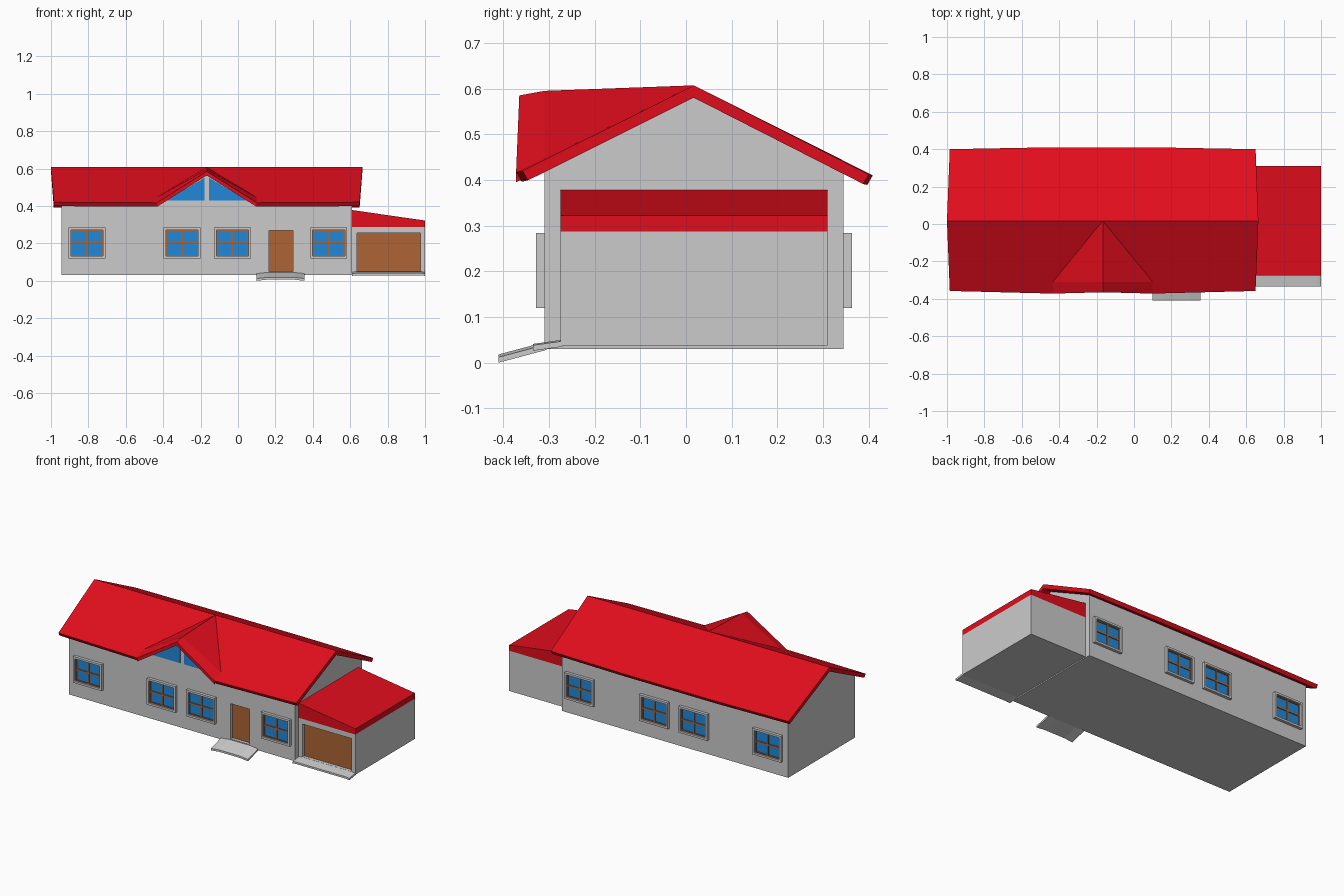
import bpy, bmesh
from mathutils import Vector

if "Cube" in bpy.data.objects:
    bpy.data.objects.remove(bpy.data.objects["Cube"])


def material(name, rgb):
    m = bpy.data.materials.new(name)
    m.diffuse_color = (*rgb, 1)
    m.use_nodes = True
    m.node_tree.nodes["Principled BSDF"].inputs["Base Color"].default_value = m.diffuse_color
    return m


RED = material("roof_red", (0.75, 0.004, 0.012))
BROWN = material("wood_brown", (0.42, 0.13, 0.035))
BLUE = material("glass_blue", (0.015, 0.25, 0.70))


def finish(name, bm, mat=None):
    bmesh.ops.recalc_face_normals(bm, faces=bm.faces)
    me = bpy.data.meshes.new(name)
    bm.to_mesh(me)
    bm.free()
    ob = bpy.data.objects.new(name, me)
    bpy.context.collection.objects.link(ob)
    if mat:
        me.materials.append(mat)
    return ob


def slab(name, faces, offset, mat=None):
    """Thicken one or more joined polygons along an offset vector."""
    bm = bmesh.new()
    for pts in faces:
        bm.faces.new([bm.verts.new(p) for p in pts])
    bmesh.ops.remove_doubles(bm, verts=bm.verts, dist=1e-5)
    geo = bmesh.ops.extrude_face_region(bm, geom=bm.faces[:], use_keep_orig=True)
    moved = [g for g in geo["geom"] if isinstance(g, bmesh.types.BMVert)]
    bmesh.ops.translate(bm, verts=moved, vec=Vector(offset))
    return finish(name, bm, mat)


def boxes(name, ranges, mat=None):
    """One object made of boxes given as x0, x1, y0, y1, z0, z1."""
    bm = bmesh.new()
    for x0, x1, y0, y1, z0, z1 in ranges:
        vs = bmesh.ops.create_cube(bm, size=1)["verts"]
        for v in vs:
            v.co = (x1 if v.co.x > 0 else x0, y1 if v.co.y > 0 else y0,
                    z1 if v.co.z > 0 else z0)
    return finish(name, bm, mat)


def cut(ob, rng):
    cutter = boxes("cutter", [rng])
    cutter.hide_render = True
    mod = ob.modifiers.new("recess", "BOOLEAN")
    mod.operation, mod.solver, mod.object = "DIFFERENCE", "EXACT", cutter
    bpy.context.view_layer.objects.active = ob
    bpy.ops.object.modifier_apply(modifier=mod.name)
    bpy.data.objects.remove(cutter)


# main house body with gable ends and a recessed front door
profile = [(-0.31, 0.03), (0.345, 0.03), (0.345, 0.42), (0.017, 0.588), (-0.31, 0.428)]
body = slab("house_walls", [[(-0.945, y, z) for y, z in profile]], (1.555, 0, 0))
cut(body, (0.165, 0.295, -0.35, -0.285, 0.05, 0.27))
boxes("front_door", [(0.165, 0.295, -0.29, -0.28, 0.05, 0.27)], BROWN)

# garage with recessed door and red sloping roof
garage = boxes("garage_walls", [(0.61, 1.0, -0.275, 0.31, 0.037, 0.287)])
cut(garage, (0.635, 0.975, -0.3, -0.25, 0.05, 0.255))
boxes("garage_door", [(0.635, 0.975, -0.255, -0.245, 0.05, 0.255)], BROWN)
slab("garage_roof", [[(0.61, -0.275, 0.287), (1.0, -0.275, 0.287),
                      (1.0, -0.275, 0.322), (0.61, -0.275, 0.378)]], (0, 0.585, 0), RED)

# main roof slopes, the front split by the dormer
CX, RY, RZ = -0.167, 0.017, 0.607
slab("back_roof", [[(-1, RY, RZ), (0.665, RY, RZ), (0.65, 0.40, 0.412), (0.15, 0.409, 0.41),
                    (-0.5, 0.409, 0.41), (-0.985, 0.40, 0.412)]], (0, -0.012, -0.021), RED)
apex = (CX, RY, RZ)
for side, end, eave in (("left", -1, -0.985), ("right", 0.665, 0.65)):
    s = -1 if side == "left" else 1
    foot = (CX + s * 0.267, -0.372, 0.417)
    valley = (CX + s * 0.267, -0.31, 0.446)
    slab("front_roof_" + side,
         [[(end, RY, RZ), apex, valley, foot, (eave, -0.358, 0.42)]], (0, 0.012, -0.021), RED)
    # dormer roof: back triangle plus overhang
    ridge, tip = (CX, -0.31, 0.595), (CX, -0.365, 0.585)
    slab("dormer_roof_" + side, [[apex, ridge, valley], [ridge, tip, foot, valley]],
         (0, 0, -0.022), RED)
    # triangular dormer window
    x = CX + s * 0.013
    slab("dormer_window_" + side, [[(x, -0.313, 0.43), (CX + s * 0.217, -0.313, 0.43),
                                    (x, -0.313, 0.55)]], (0, 0.006, 0), BLUE)

# dormer gable wall
slab("dormer_wall", [[(CX - 0.265, -0.31, 0.40), (CX + 0.265, -0.31, 0.40),
                      (CX + 0.265, -0.31, 0.428), (CX, -0.31, 0.577),
                      (CX - 0.265, -0.31, 0.428)]], (0, 0.02, 0))


def border(cx, cz, w, h, t, y0, y1):
    return [(cx - w, cx - w + t, y0, y1, cz - h, cz + h),
            (cx + w - t, cx + w, y0, y1, cz - h, cz + h),
            (cx - w + t, cx + w - t, y0, y1, cz - h, cz - h + t),
            (cx - w + t, cx + w - t, y0, y1, cz + h - t, cz + h)]


# four matching windows on the front and the back
CZ = 0.202
for label, wall, d in (("front", -0.31, -1), ("back", 0.345, 1)):
    for i, cx in enumerate((-0.808, -0.30, -0.03, 0.485)):
        tag = f"{label}_window_{i + 1}"
        span = lambda depth: sorted((wall - d * 0.005, wall + d * depth))
        boxes(tag + "_frame", border(cx, CZ, 0.0985, 0.082, 0.0125, *span(0.018)))
        sy = span(0.008)
        boxes(tag + "_sash", border(cx, CZ, 0.086, 0.0695, 0.006, *sy)
              + [(cx - 0.005, cx + 0.005, *sy, CZ - 0.064, CZ + 0.064),
                 (cx - 0.08, cx + 0.08, *sy, CZ - 0.005, CZ + 0.005)], BROWN)
        boxes(tag + "_glass", [(cx - 0.08, cx + 0.08, *span(0.003), CZ - 0.064, CZ + 0.064)], BLUE)


def ramp(name, x0, x1, wing, yb, yf, zb, zf, drop):
    """Sloping slab with side wings that fall away."""
    a, b = x0 + wing, x1 - wing
    lb, rb = (a, yb, zb), (b, yb, zb)
    lf, rf = (a, yf, zf), (b, yf, zf)
    slab(name, [[lb, rb, rf, lf],
                [(x0, yb, zb - drop), lb, lf, (x0, yf, zf - drop)],
                [rb, (x1, yb, zb - drop), (x1, yf, zf - drop), rf]], (0, 0, -0.012))


# entrance step and garage ramp
ramp("entrance_step", 0.1, 0.355, 0.055, -0.305, -0.41, 0.046, 0.018, 0.006)
ramp("garage_ramp", 0.61, 1.0, 0.02, -0.27, -0.335, 0.05, 0.041, 0.003)
